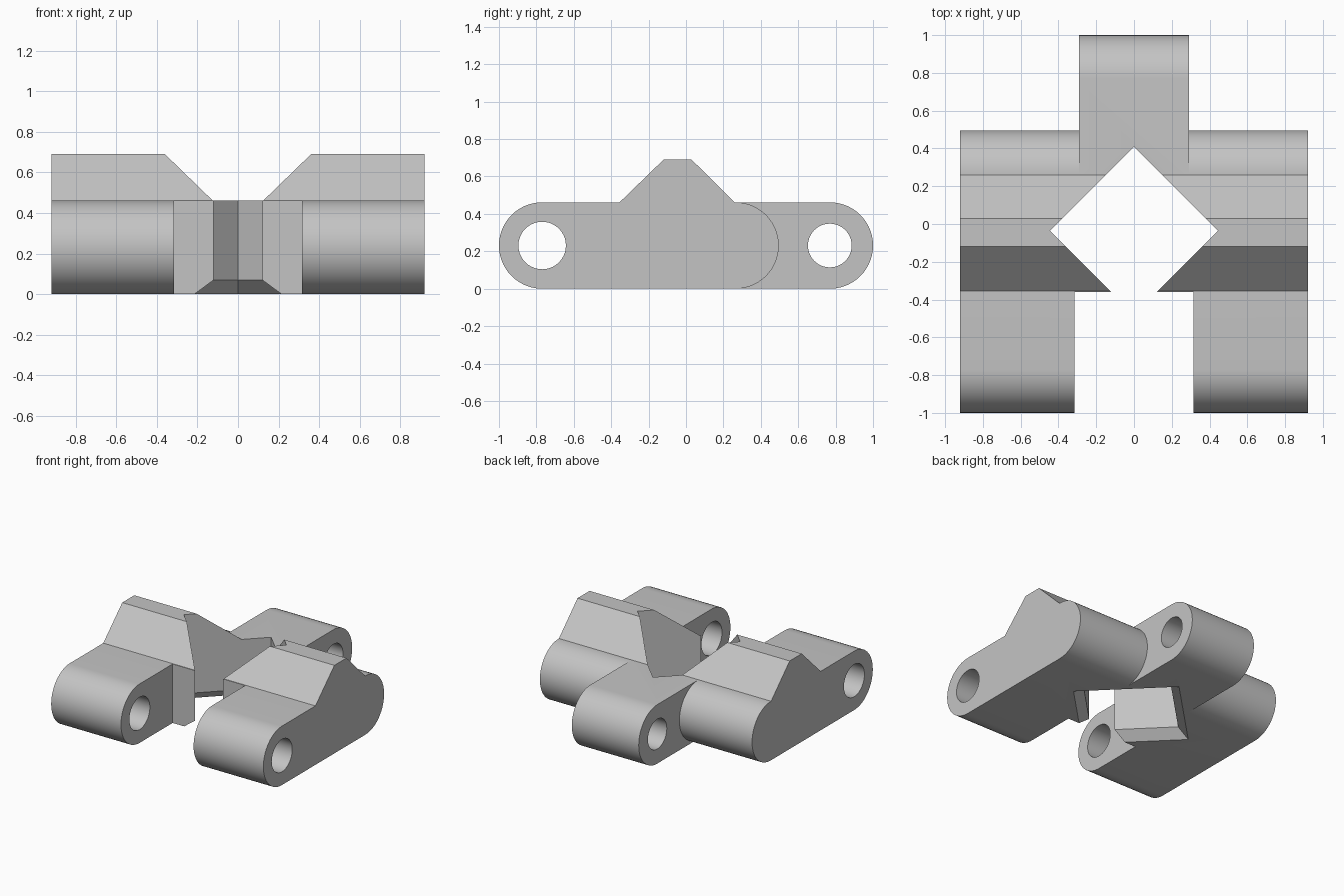
import bpy, bmesh, math

cube = bpy.data.objects.get("Cube")
if cube:
    bpy.data.objects.remove(cube, do_unlink=True)

R = 0.231          # radius of the rounded ends, half the plate height
HALF = 0.92        # half width of the link
END = 1 - R        # distance of the pin axes from the centre
REAR = 0.265       # axis of the rounded rear end of the cheeks

grey = bpy.data.materials.new("plain grey")
grey.use_nodes = True
grey.diffuse_color = (0.55, 0.55, 0.55, 1)
grey.node_tree.nodes["Principled BSDF"].inputs["Base Color"].default_value = grey.diffuse_color


def loft(name, loops):
    """Closed solid through matching loops of points."""
    bm = bmesh.new()
    rings = [[bm.verts.new(p) for p in loop] for loop in loops]
    n = len(rings[0])
    for a, b in zip(rings, rings[1:]):
        for i in range(n):
            j = (i + 1) % n
            bm.faces.new((a[i], a[j], b[j], b[i]))
    bm.faces.new(rings[0][::-1])
    bm.faces.new(rings[-1])
    bmesh.ops.recalc_face_normals(bm, faces=bm.faces[:])
    mesh = bpy.data.meshes.new(name)
    bm.to_mesh(mesh)
    bm.free()
    mesh.materials.append(grey)
    obj = bpy.data.objects.new(name, mesh)
    bpy.context.collection.objects.link(obj)
    return obj


def extrude(name, profile, x0, x1):
    """Side profile of (y, z) points swept along x."""
    return loft(name, [[(x, y, z) for y, z in profile] for x in (x0, x1)])


def arc(y, r, start, end, steps):
    angles = [math.radians(start + (end - start) * i / steps) for i in range(steps + 1)]
    return [(y + r * math.cos(a), R + r * math.sin(a)) for a in angles]


# Link body: rounded bar with a ridge on top
ridge = [(0.26, 2 * R), (0.03, 0.69), (-0.12, 0.69), (-0.355, 2 * R)]
body = extrude("link_body",
               arc(END, R, -90, 90, 28) + ridge + arc(-END, R, 90, 270, 28),
               -HALF, HALF)

# Front gap between the two arms
cutters = [extrude("front_gap_cutter", [(-1.2, -0.2), (-0.36, -0.2), (-0.36, 1), (-1.2, 1)],
                   -0.315, 0.315)]

# Rounded rear ends of the cheeks, leaving the central lug
outside = [(REAR, -0.2), (1.2, -0.2), (1.2, 1), (REAR, 1)]
for side, name in ((1, "left"), (-1, "right")):
    cutters.append(extrude(name + "_rear_cutter", outside + arc(REAR, R, 90, -90, 28),
                           side * 0.29, side * 1.1))

# Pin holes
for name, y, r in (("front_pin_cutter", -END, 0.127), ("rear_pin_cutter", END, 0.117)):
    cutters.append(extrude(name, arc(y, r, 0, 360, 40)[:-1], -1.1, 1.1))

# Diamond opening, flared at the underside
rings = []
for z, d in ((-0.07, 0.635), (0.07, 0.445), (1, 0.445)):
    rings.append([(d, -0.035, z), (0, d - 0.035, z), (-d, -0.035, z), (0, -d - 0.035, z)])
cutters.append(loft("diamond_cutter", rings))

# Cut everything out of the body
bpy.ops.object.select_all(action='DESELECT')
bpy.context.view_layer.objects.active = body
body.select_set(True)
for cutter in cutters:
    cutter.hide_render = True
    mod = body.modifiers.new(cutter.name, 'BOOLEAN')
    mod.operation = 'DIFFERENCE'
    mod.solver = 'EXACT'
    mod.object = cutter
    bpy.ops.object.modifier_apply(modifier=mod.name)
for cutter in cutters:
    bpy.data.objects.remove(cutter, do_unlink=True)

bpy.ops.object.shade_smooth_by_angle(angle=math.radians(25))
